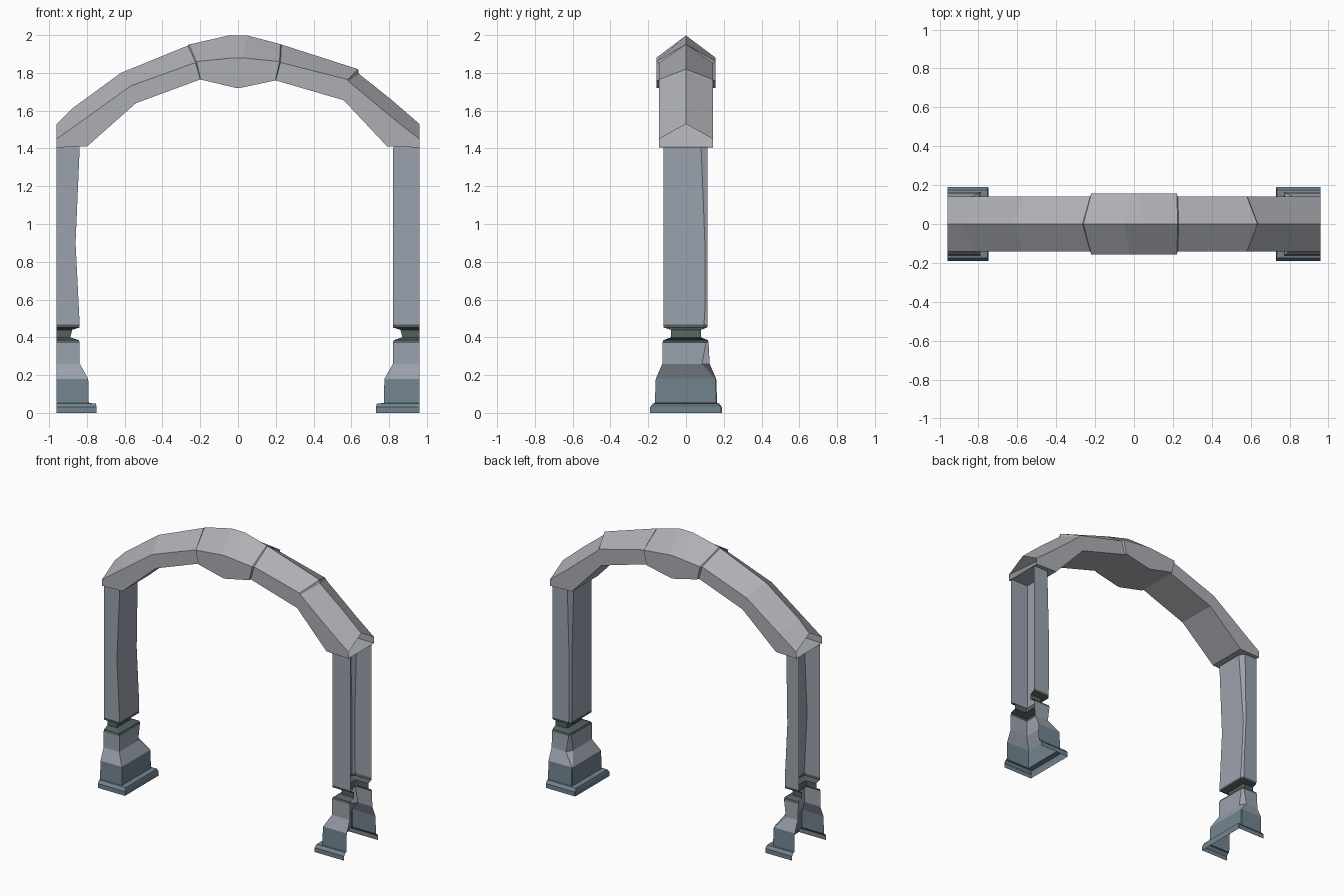
import bpy

if "Cube" in bpy.data.objects:
    bpy.data.objects.remove(bpy.data.objects["Cube"])

def material(name, col):
    m = bpy.data.materials.new(name)
    m.diffuse_color = (*col, 1)
    m.use_nodes = True
    m.node_tree.nodes["Principled BSDF"].inputs["Base Color"].default_value = m.diffuse_color
    return m

PALE = material("pale_stone", (0.42, 0.43, 0.46))
STONE = material("stone", (0.33, 0.36, 0.42))
SLATE = material("slate", (0.17, 0.23, 0.28))
DARK = material("dark_stone", (0.09, 0.115, 0.115))

def loft(name, rings, mat, closed=False, flip=False):
    """Skin flat quads between successive rings of points."""
    n = len(rings[0])
    verts = [p for r in rings for p in r]
    faces = []
    for k in range(len(rings) - 1):
        for i in range(n if closed else n - 1):
            j = (i + 1) % n
            f = [k * n + i, k * n + j, (k + 1) * n + j, (k + 1) * n + i]
            faces.append(f[::-1] if flip else f)
    me = bpy.data.meshes.new(name)
    me.from_pydata(verts, [], faces)
    me.validate()
    me.materials.append(mat)
    ob = bpy.data.objects.new(name, me)
    bpy.context.collection.objects.link(ob)

OUT = 0.96

def pillar_ring(side, z, x, y0, y1, c, shift):
    # open towards the outer side, worn corner at the inner back
    x += shift
    pts = [(OUT, y0), (x, y0), (x, y1 - c), (x + c * 0.7, y1), (OUT, y1)]
    return [(side * px, py, z) for px, py in pts]

# levels: z, inner x, front y, back y, corner wear
PLINTH = [(0, .73, -.19, .19, .005), (.03, .73, -.19, .19, .005),
          (.05, .735, -.175, .175, .005), (.052, .772, -.165, .165, .005),
          (.18, .775, -.16, .16, .005)]
PEDESTAL = [(.18, .775, -.16, .16, .005), (.26, .82, -.125, .125, .04),
            (.37, .82, -.125, .12, .015)]
NECK = [(.37, .82, -.125, .12, .015), (.385, .825, -.12, .115, .01),
        (.40, .87, -.08, .08, .01), (.44, .86, -.08, .08, .01),
        (.452, .82, -.118, .112, .015), (.468, .82, -.12, .115, .02)]

for side, word, shift, dent in ((1, "right", 0, 0), (-1, "left", .018, .022)):
    shaft = [(.468, .82, -.12, .115, .02), (.55, .82 + dent * .2, -.12, .115, .015),
             (.90, .82 + dent, -.12, .115, .015), (1.405, .82, -.12, .115, .035)]
    for part, levels, mat in (("plinth", PLINTH, SLATE), ("pedestal", PEDESTAL, STONE),
                              ("neck", NECK, DARK), ("shaft", shaft, STONE)):
        rings = [pillar_ring(side, *lv, shift) for lv in levels]
        loft(f"{word}_{part}", rings, mat, flip=side > 0)

def arch_ring(ridge, eave, bottom, h):
    # house-shaped section: ridge, two eaves, two lower corners (each x, z)
    return [(ridge[0], 0, ridge[1]), (eave[0], h, eave[1]), (bottom[0], h, bottom[1]),
            (bottom[0], -h, bottom[1]), (eave[0], -h, eave[1])]

H, K = .142, .157
L0 = ((-.96, 1.53), (-.96, 1.45), (-.96, 1.405), H)
L1 = ((-.88, 1.61), (-.82, 1.55), (-.80, 1.41), H)
L2 = ((-.62, 1.80), (-.57, 1.73), (-.54, 1.64), H)
L3 = ((-.265, 1.945), (-.225, 1.855), (-.20, 1.765), H)
R3 = ((.23, 1.95), (.225, 1.855), (.20, 1.76), H)
R2 = ((.635, 1.82), (.58, 1.765), (.56, 1.655), H)
R2b = ((.64, 1.795), (.585, 1.755), (.56, 1.655), H)
R1 = ((.81, 1.66), (.82, 1.56), (.79, 1.41), H)
R0 = ((.96, 1.53), (.96, 1.45), (.96, 1.405), H)

# arch stones from left to right; the keystone is slightly proud of its neighbours
STONES = {
    "left_springer": [L0, L1, L2],
    "left_voussoir": [L2, L3],
    "keystone": [L3, ((-.26, 1.95), (-.22, 1.86), (-.198, 1.765), K),
                 ((-.05, 1.998), (-.02, 1.88), (-.01, 1.72), K),
                 ((.05, 1.998), (.02, 1.88), (.01, 1.72), K),
                 ((.225, 1.952), (.22, 1.86), (.198, 1.76), K), R3],
    "right_voussoir": [R3, R2],
    "right_springer": [R2, R2b, R1, R0],
}
for name, stations in STONES.items():
    loft(name, [arch_ring(*s) for s in stations], PALE, closed=True, flip=True)
